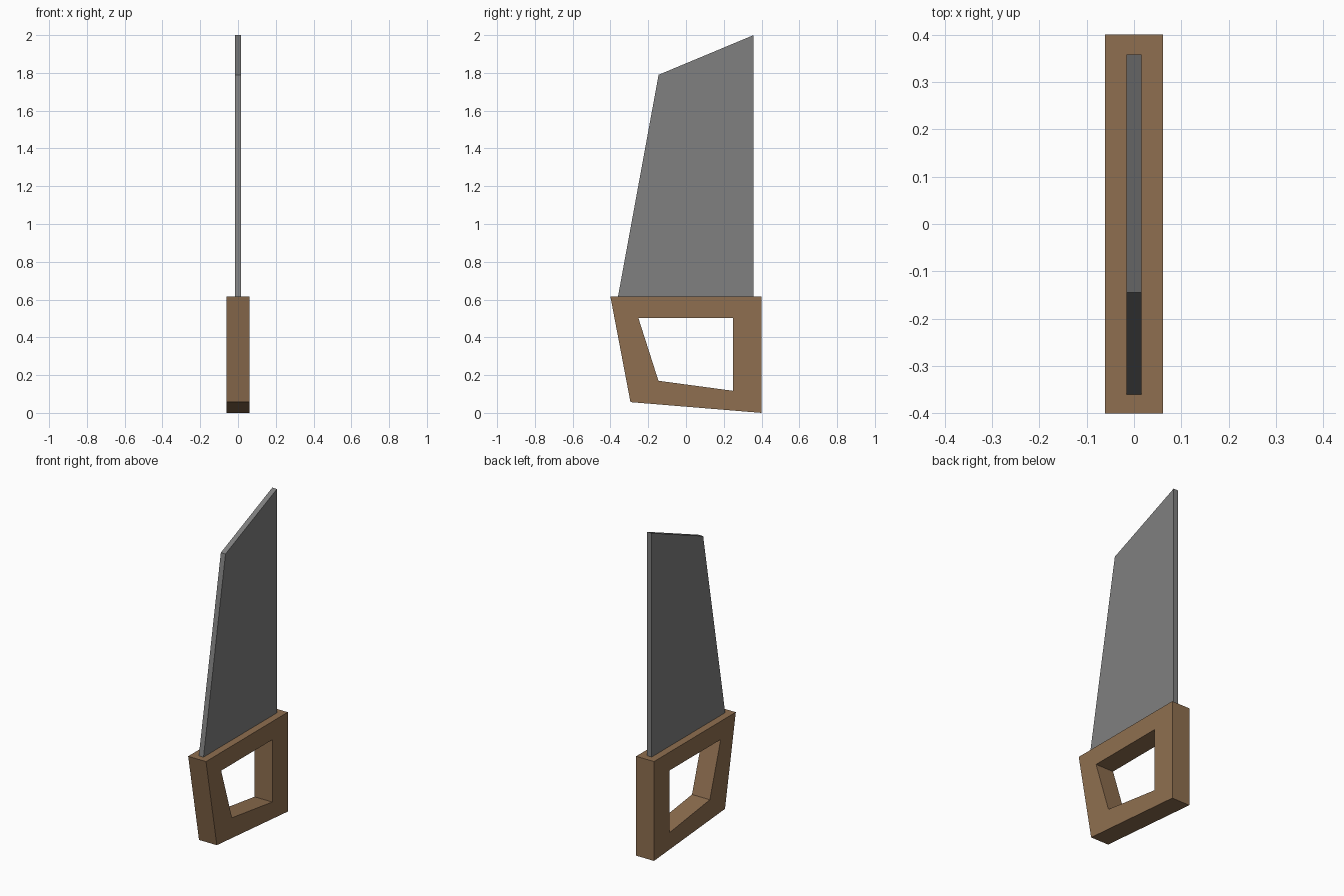
import bpy, bmesh

if "Cube" in bpy.data.objects:
    bpy.data.objects.remove(bpy.data.objects["Cube"])


def material(name, color):
    m = bpy.data.materials.new(name)
    m.diffuse_color = (*color, 1)
    m.use_nodes = True
    m.node_tree.nodes["Principled BSDF"].inputs["Base Color"].default_value = m.diffuse_color
    return m


def slab(name, outer, half_width, mat, hole=None):
    """Thick plate from a side profile of (y, z) points, with an optional matching hole."""
    bm = bmesh.new()

    def loop(points, x):
        return [bm.verts.new((x, y, z)) for y, z in points]

    n = len(outer)
    right, left = loop(outer, half_width), loop(outer, -half_width)
    if hole:
        hole_right, hole_left = loop(hole, half_width), loop(hole, -half_width)
    else:
        bm.faces.new(right)
        bm.faces.new(left[::-1])
    for i in range(n):
        j = (i + 1) % n
        bm.faces.new((right[i], left[i], left[j], right[j]))
        if hole:
            bm.faces.new((hole_right[j], hole_left[j], hole_left[i], hole_right[i]))
            bm.faces.new((right[i], right[j], hole_right[j], hole_right[i]))
            bm.faces.new((left[j], left[i], hole_left[i], hole_left[j]))
    bmesh.ops.recalc_face_normals(bm, faces=bm.faces)
    mesh = bpy.data.meshes.new(name)
    bm.to_mesh(mesh)
    bm.free()
    mesh.materials.append(mat)
    obj = bpy.data.objects.new(name, mesh)
    bpy.context.collection.objects.link(obj)
    return obj


wood = material("brown wood", (0.275, 0.159, 0.08))
steel = material("grey steel", (0.214, 0.214, 0.214))

# Handle: four-sided wooden frame with a grip opening
slab("handle",
     [(-0.294, 0.057), (0.4, 0.0), (0.4, 0.615), (-0.4, 0.615)], 0.061, wood,
     hole=[(-0.146, 0.17), (0.248, 0.117), (0.248, 0.502), (-0.252, 0.502)])

# Blade: thin tapering plate set slightly into the handle
slab("blade",
     [(-0.362, 0.605), (0.358, 0.605), (0.358, 2.0), (-0.145, 1.79)], 0.016, steel)
